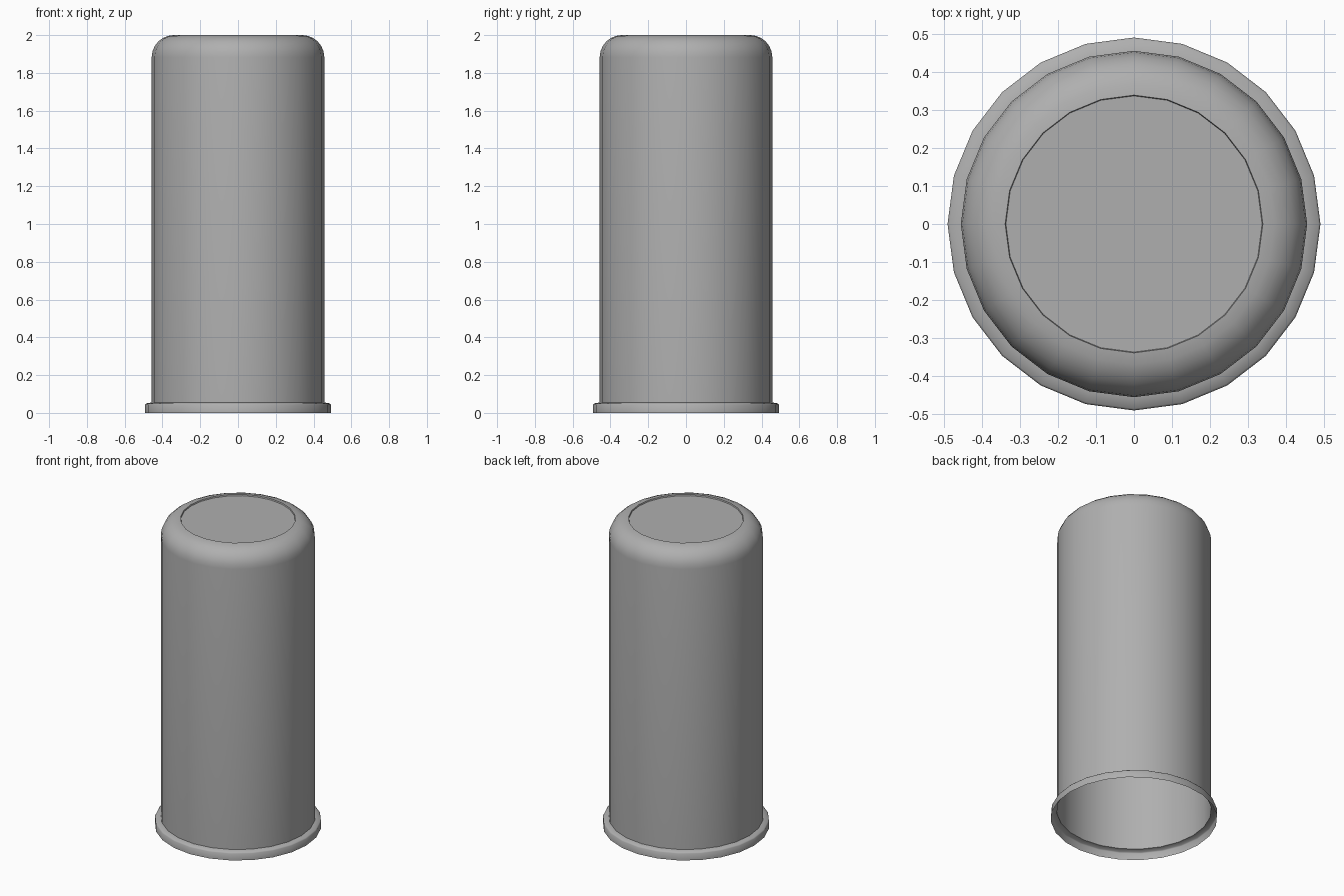
import bpy
import bmesh
from math import sin, cos, pi, radians

if "Cube" in bpy.data.objects:
    bpy.data.objects.remove(bpy.data.objects["Cube"])

SIDES = 24


def lathe(name, profile, material, cap_top=False):
    """Revolve an (r, z) profile, listed bottom to top, into an open shell."""
    bm = bmesh.new()
    rings = []
    for r, z in profile:
        rings.append([bm.verts.new((r * sin(2 * pi * i / SIDES),
                                    -r * cos(2 * pi * i / SIDES), z))
                      for i in range(SIDES)])
    for low, high in zip(rings, rings[1:]):
        for i in range(SIDES):
            j = (i + 1) % SIDES
            bm.faces.new((low[i], low[j], high[j], high[i]))
    if cap_top:
        bm.faces.new(rings[-1])
    mesh = bpy.data.meshes.new(name)
    bm.to_mesh(mesh)
    bm.free()
    mesh.materials.append(material)
    obj = bpy.data.objects.new(name, mesh)
    bpy.context.collection.objects.link(obj)
    bpy.ops.object.select_all(action='DESELECT')
    obj.select_set(True)
    bpy.context.view_layer.objects.active = obj
    bpy.ops.object.shade_smooth_by_angle(angle=radians(50))
    return obj


# Dark grey finish
grey = bpy.data.materials.new("dark_grey")
grey.diffuse_color = (0.43, 0.43, 0.43, 1)
grey.use_nodes = True
grey.node_tree.nodes["Principled BSDF"].inputs["Base Color"].default_value = grey.diffuse_color

# Flange: thin skirt, open underneath, with a softened top ledge
flange = [(0.492, 0.0), (0.492, 0.044), (0.487, 0.05), (0.457, 0.055)]

# Rounded shoulder: quarter circle between wall and top
R, CR, CZ, STEPS = 0.117, 0.34, 1.883, 6
shoulder = [(CR + R * cos(a), CZ + R * sin(a))
            for a in (pi / 2 * k / STEPS for k in range(STEPS + 1))]

# Slightly sunken flat disc closes the top
recess = [(0.338, 1.992)]

lathe("cup_shell", flange + shoulder + recess, grey, cap_top=True)
